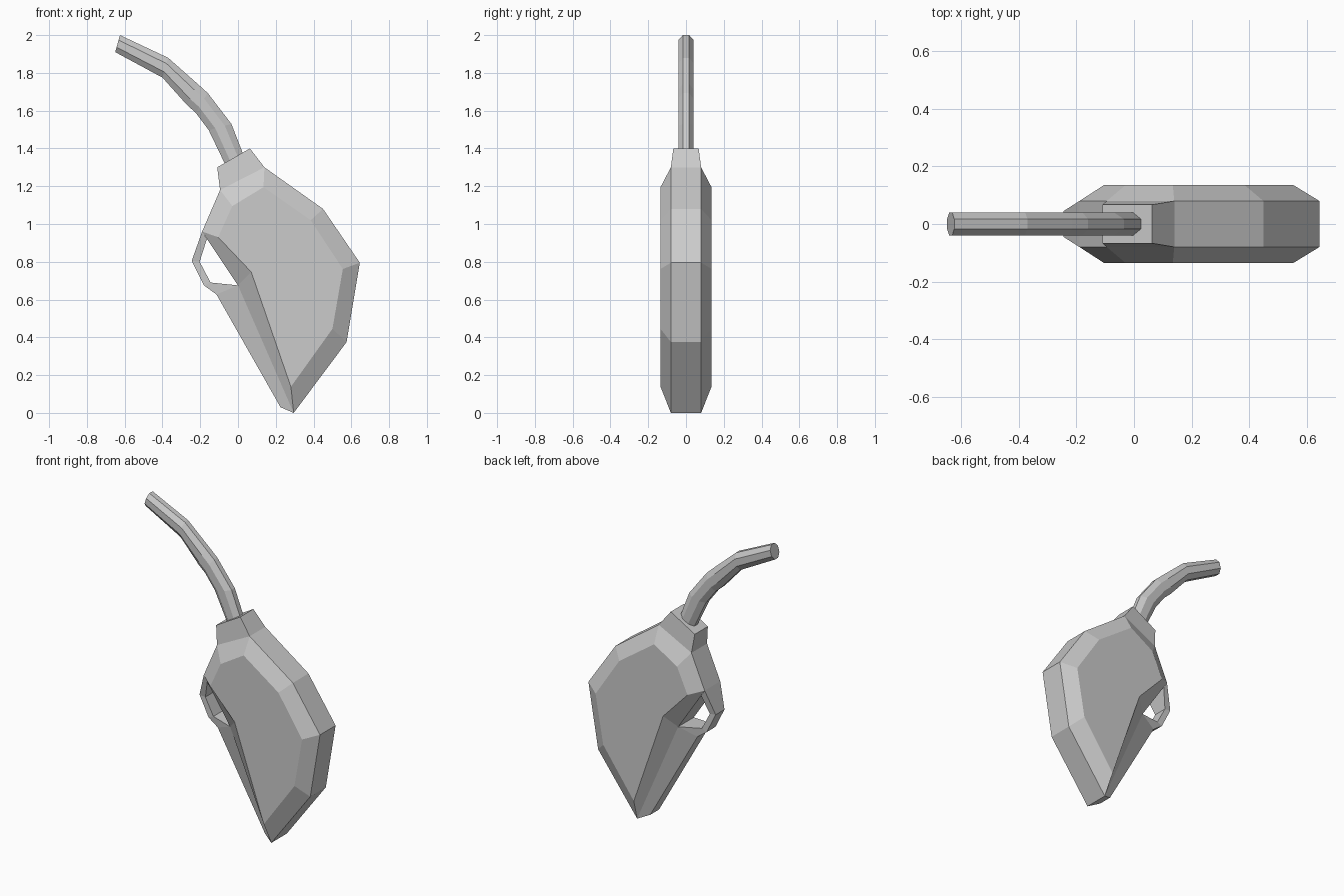
import bpy
import bmesh
from mathutils import Vector

cube = bpy.data.objects.get("Cube")
if cube:
    bpy.data.objects.remove(cube)

grey = bpy.data.materials.new("plain grey")
grey.use_nodes = True
GREY = (0.6, 0.6, 0.6, 1)
grey.diffuse_color = GREY
grey.node_tree.nodes["Principled BSDF"].inputs["Base Color"].default_value = GREY


def loft(name, rings):
    """Skin equal-length rings of points into one closed, flat-shaded solid."""
    bm = bmesh.new()
    loops = [[bm.verts.new(p) for p in ring] for ring in rings]
    n = len(loops[0])
    for lower, upper in zip(loops, loops[1:]):
        for i in range(n):
            j = (i + 1) % n
            bm.faces.new((lower[i], lower[j], upper[j], upper[i]))
    bm.faces.new(loops[0][::-1])
    bm.faces.new(loops[-1])
    bmesh.ops.recalc_face_normals(bm, faces=bm.faces)
    mesh = bpy.data.meshes.new(name)
    bm.to_mesh(mesh)
    bm.free()
    mesh.materials.append(grey)
    obj = bpy.data.objects.new(name, mesh)
    bpy.context.collection.objects.link(obj)
    return obj


def at_depth(outline, y):
    return [(x, y, z) for x, z in outline]


def section(outer, inner, outer_half, inner_half):
    """Four-cornered section spanning an outer and an inner point."""
    return [(outer[0], -outer_half, outer[1]), (outer[0], outer_half, outer[1]),
            (inner[0], inner_half, inner[1]), (inner[0], -inner_half, inner[1])]


# Body: broad rim with chamfered side faces
rim = [(-0.095, 1.18), (0.14, 1.30), (0.45, 1.08), (0.645, 0.795),
       (0.575, 0.375), (0.295, 0.0), (0.0, 0.675), (-0.19, 0.96)]
side = [(-0.03, 1.095), (0.135, 1.195), (0.385, 1.02), (0.555, 0.762),
        (0.50, 0.445), (0.28, 0.138), (0.07, 0.746), (-0.105, 0.93)]
RIM, SIDE = 0.08, 0.135
loft("body", [at_depth(side, -SIDE), at_depth(rim, -RIM),
              at_depth(rim, RIM), at_depth(side, SIDE)])

# Trigger guard running down into the front of the grip
NARROW = 0.045
loft("guard_and_grip", [
    section((-0.19, 0.96), (-0.165, 0.92), RIM, RIM),
    section((-0.245, 0.805), (-0.203, 0.80), NARROW, NARROW),
    section((-0.18, 0.675), (-0.145, 0.69), NARROW, NARROW),
    section((-0.114, 0.627), (0.0, 0.675), NARROW, RIM),
    section((0.225, 0.03), (0.295, 0.0), NARROW, RIM)])

# Neck collar
loft("neck", [section(rim[0], rim[1], RIM, RIM),
              section((-0.11, 1.30), (0.063, 1.40), 0.067, 0.067)])

# Spout: octagonal tube given by its lower and upper edge at each bend
bends = [((-0.05, 1.27), (0.045, 1.32)), ((-0.07, 1.32), (0.025, 1.376)),
         ((-0.155, 1.497), (-0.035, 1.53)), ((-0.225, 1.59), (-0.16, 1.693)),
         ((-0.27, 1.63), (-0.215, 1.743)), ((-0.40, 1.775), (-0.37, 1.88)),
         ((-0.65, 1.91), (-0.625, 2.0))]
K = 0.42
octagon = [(1, K), (K, 1), (-K, 1), (-1, K), (-1, -K), (-K, -1), (K, -1), (1, -K)]
spout_rings = []
for low, high in bends:
    a, b = Vector((low[0], 0, low[1])), Vector((high[0], 0, high[1]))
    mid, half = (a + b) / 2, (b - a) / 2
    spout_rings.append([mid + half * u + Vector((0, 0.04 * v, 0)) for u, v in octagon])
loft("spout", spout_rings)
